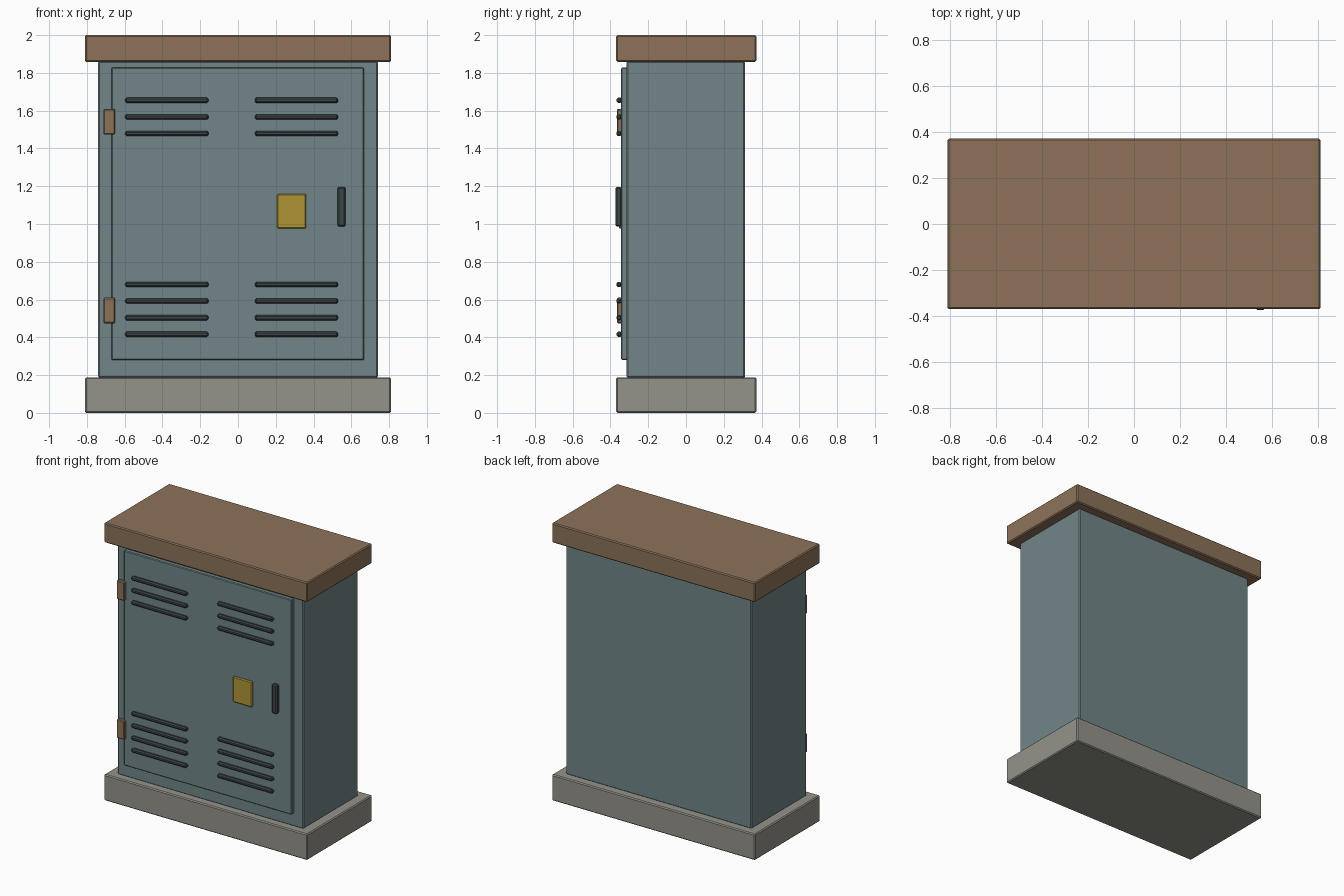
import bpy
import bmesh

if "Cube" in bpy.data.objects:
    bpy.data.objects.remove(bpy.data.objects["Cube"], do_unlink=True)


def material(name, r, g, b):
    m = bpy.data.materials.new(name)
    m.use_nodes = True
    m.diffuse_color = (r, g, b, 1)
    bsdf = next(n for n in m.node_tree.nodes if n.type == "BSDF_PRINCIPLED")
    bsdf.inputs["Base Color"].default_value = (r, g, b, 1)
    return m


BROWN = material("rust_brown", 0.266, 0.171, 0.102)
TEAL = material("grey_teal", 0.165, 0.235, 0.246)
STONE = material("concrete_grey", 0.296, 0.291, 0.254)
DARK = material("dark_slate", 0.048, 0.062, 0.067)
YELLOW = material("sign_yellow", 0.43, 0.30, 0.035)


def box(name, xs, ys, zs, mat, bevel=0.007):
    """Chamfered box spanning the given ranges."""
    spans = (xs, ys, zs)
    centre = [(a + b) / 2 for a, b in spans]
    bm = bmesh.new()
    bmesh.ops.create_cube(bm, size=1)
    bmesh.ops.scale(bm, vec=[b - a for a, b in spans], verts=bm.verts)
    bmesh.ops.bevel(bm, geom=bm.edges[:], offset=bevel, segments=1,
                    affect="EDGES", profile=0.5)
    mesh = bpy.data.meshes.new(name)
    bm.to_mesh(mesh)
    bm.free()
    mesh.materials.append(mat)
    obj = bpy.data.objects.new(name, mesh)
    obj.location = centre
    bpy.context.collection.objects.link(obj)
    return obj


# Plinth, cabinet and roof slab
box("plinth", (-0.81, 0.81), (-0.37, 0.372), (0, 0.188), STONE)
box("cabinet_body", (-0.74, 0.74), (-0.314, 0.312), (0.185, 1.862), TEAL)
box("roof_slab", (-0.81, 0.81), (-0.37, 0.372), (1.858, 2), BROWN)

# Door
box("door", (-0.67, 0.667), (-0.343, -0.305), (0.28, 1.828), TEAL, 0.005)

# Vent slats, in two columns
for side, xs in (("right", (-0.597, -0.156)), ("left", (0.089, 0.53))):
    for group, top, count in (("upper", 1.655, 3), ("lower", 0.68, 4)):
        for i in range(count):
            z = top - i * 0.088
            box(f"{group}_{side}_vent_slat_{i + 1}", xs, (-0.368, -0.34),
                (z - 0.014, z + 0.014), DARK, 0.008)

# Hinges
for name, z in (("upper_hinge", 1.542), ("lower_hinge", 0.542)):
    box(name, (-0.713, -0.651), (-0.366, -0.335), (z - 0.068, z + 0.068),
        BROWN, 0.006)

# Warning plate and door handle
box("warning_plate", (0.207, 0.36), (-0.356, -0.338), (0.975, 1.16), YELLOW, 0.006)
box("door_handle", (0.527, 0.57), (-0.373, -0.34), (0.986, 1.197), DARK, 0.008)
